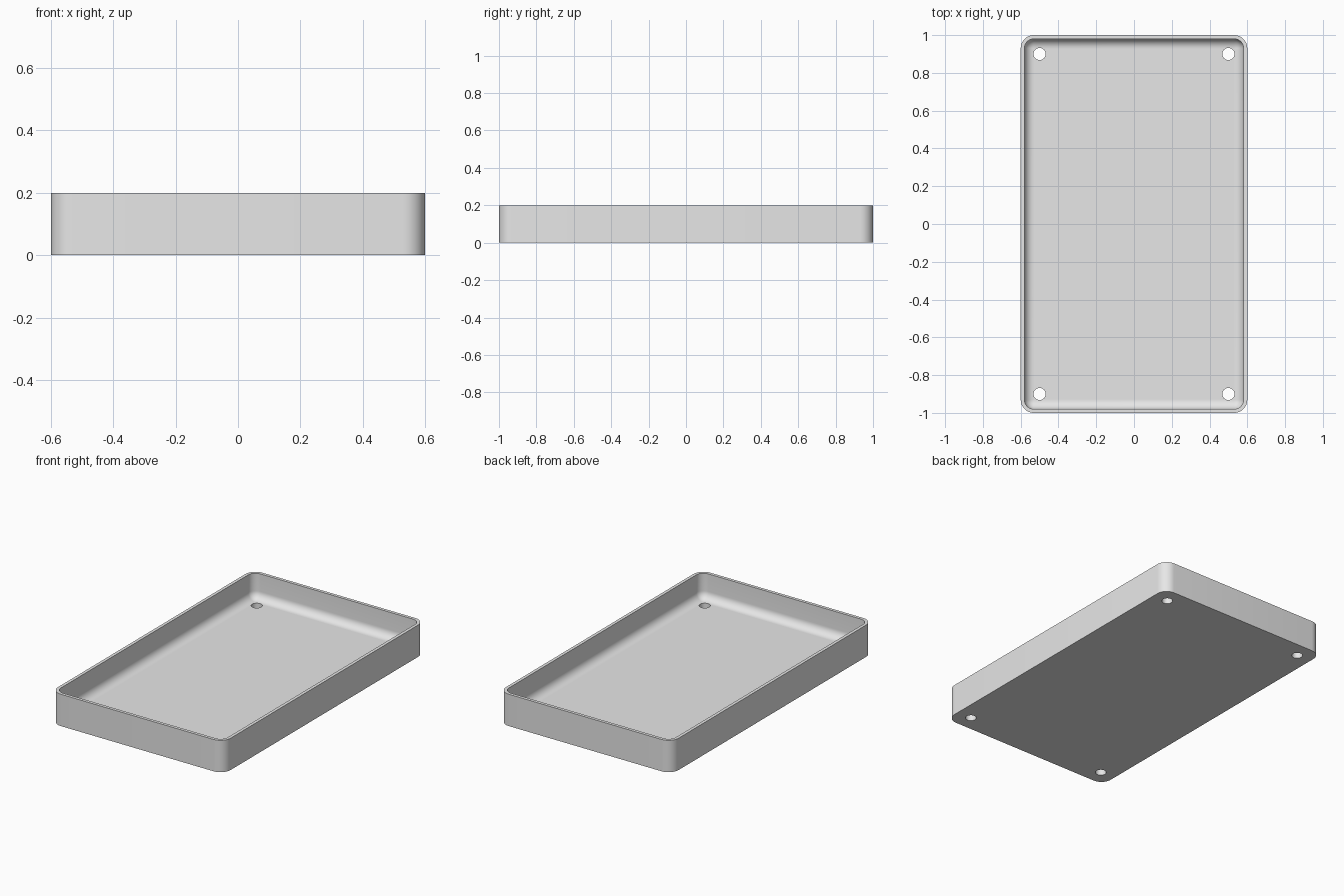
import bpy, bmesh, math

old = bpy.data.objects.get("Cube")
if old:
    bpy.data.objects.remove(old)

HALF_X, HALF_Y, HEIGHT = 0.6, 1.0, 0.2
CORNER, WALL, FLOOR, FILLET = 0.07, 0.02, 0.04, 0.05
HOLE_X, HOLE_Y, HOLE_R = 0.5, 0.9, 0.032
STEPS = 10

grey = bpy.data.materials.new("light grey")
grey.use_nodes = True
grey.diffuse_color = (0.8, 0.8, 0.8, 1)
grey.node_tree.nodes["Principled BSDF"].inputs["Base Color"].default_value = grey.diffuse_color


def ring(bm, inset, z):
    """Rounded rectangle loop, inset from the outer outline."""
    r = max(CORNER - inset, 0.001)
    cx, cy = HALF_X - inset - r, HALF_Y - inset - r
    verts = []
    for q, (sx, sy) in enumerate([(1, 1), (-1, 1), (-1, -1), (1, -1)]):
        for i in range(STEPS + 1):
            a = (q + i / STEPS) * math.pi / 2
            verts.append(bm.verts.new((sx * cx + r * math.cos(a), sy * cy + r * math.sin(a), z)))
    return verts


# Tray section: outer wall, rim, inner wall, floor fillet
section = [(0, 0), (0, HEIGHT), (WALL, HEIGHT)]
for i in range(STEPS + 1):
    a = i / STEPS * math.pi / 2
    section.append((WALL + FILLET * (1 - math.cos(a)), FLOOR + FILLET * (1 - math.sin(a))))

bm = bmesh.new()
loops = [ring(bm, inset, z) for inset, z in section]
for low, high in zip(loops, loops[1:]):
    for i in range(len(low)):
        j = (i + 1) % len(low)
        bm.faces.new((low[i], low[j], high[j], high[i]))
bm.faces.new(loops[0][::-1])
bm.faces.new(loops[-1])
bmesh.ops.recalc_face_normals(bm, faces=bm.faces)
mesh = bpy.data.meshes.new("tray")
bm.to_mesh(mesh)
bm.free()
mesh.materials.append(grey)
tray = bpy.data.objects.new("tray", mesh)
bpy.context.collection.objects.link(tray)

# Screw holes in the four corners of the floor
bm = bmesh.new()
for sx in (-1, 1):
    for sy in (-1, 1):
        made = bmesh.ops.create_cone(bm, cap_ends=True, segments=32, radius1=HOLE_R,
                                     radius2=HOLE_R, depth=HEIGHT)
        bmesh.ops.translate(bm, verts=made["verts"], vec=(sx * HOLE_X, sy * HOLE_Y, 0))
cut_mesh = bpy.data.meshes.new("hole_cutter")
bm.to_mesh(cut_mesh)
bm.free()
cut_mesh.materials.append(grey)
cutter = bpy.data.objects.new("hole_cutter", cut_mesh)
bpy.context.collection.objects.link(cutter)
cutter.hide_render = True

bpy.context.view_layer.objects.active = tray
tray.select_set(True)
holes = tray.modifiers.new("screw_holes", 'BOOLEAN')
holes.operation = 'DIFFERENCE'
holes.solver = 'EXACT'
holes.object = cutter
bpy.ops.object.modifier_apply(modifier=holes.name)
bpy.data.objects.remove(cutter)

bpy.ops.object.shade_smooth_by_angle(angle=math.radians(30))
